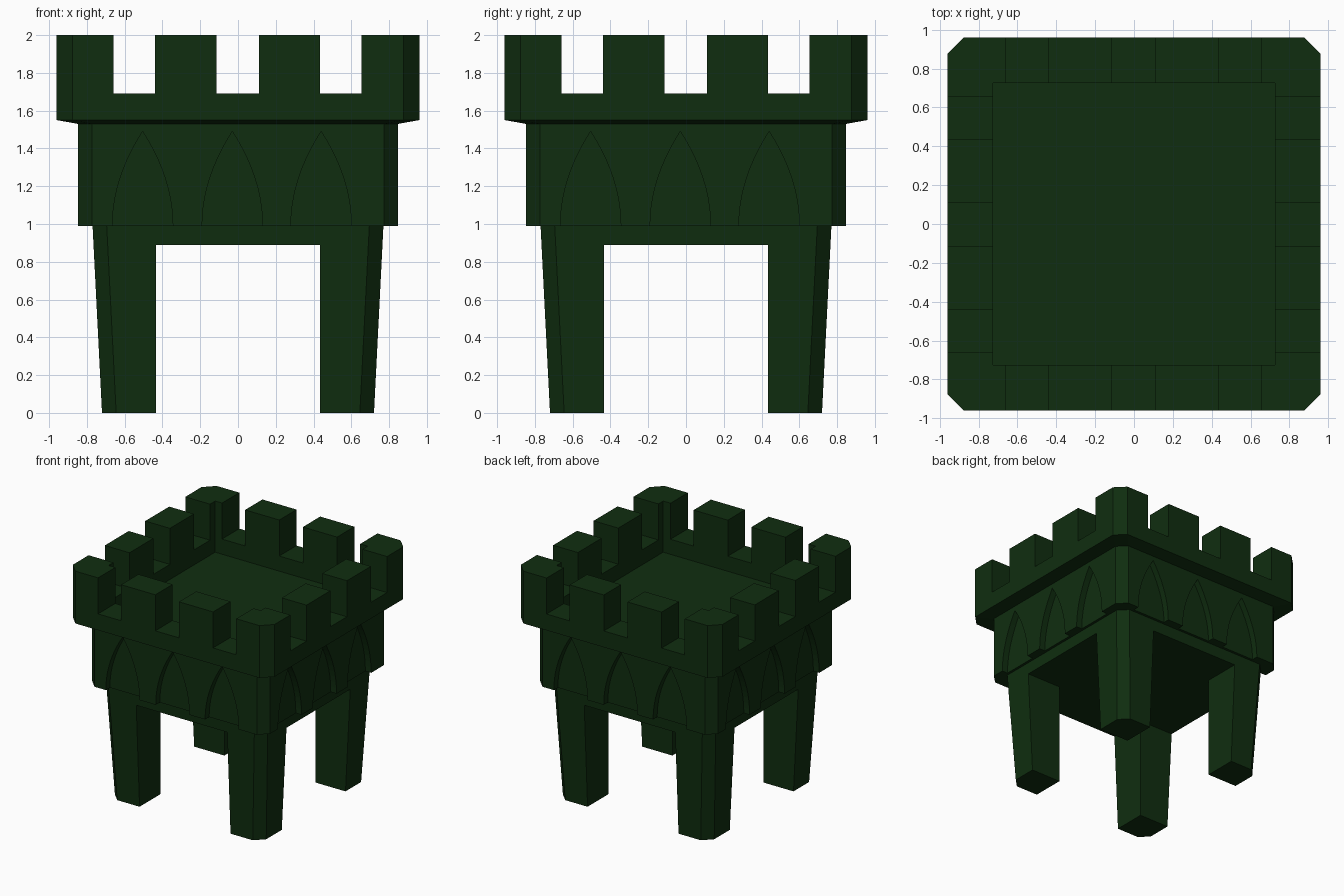
import bpy, bmesh, math
from mathutils import Matrix

if "Cube" in bpy.data.objects:
    bpy.data.objects.remove(bpy.data.objects["Cube"])

green = bpy.data.materials.new("dark green")
green.use_nodes = True
COLOUR = (0.005, 0.027, 0.005, 1)
green.diffuse_color = COLOUR
green.node_tree.nodes["Principled BSDF"].inputs["Base Color"].default_value = COLOUR


def loft(name, loops):
    """Closed solid through matching point loops."""
    bm = bmesh.new()
    rings = [[bm.verts.new(p) for p in loop] for loop in loops]
    for a, b in zip(rings, rings[1:]):
        for i in range(len(a)):
            j = (i + 1) % len(a)
            bm.faces.new((a[i], a[j], b[j], b[i]))
    bm.faces.new(rings[0])
    bm.faces.new(rings[-1])
    bmesh.ops.recalc_face_normals(bm, faces=bm.faces)
    mesh = bpy.data.meshes.new(name)
    bm.to_mesh(mesh)
    bm.free()
    mesh.materials.append(green)
    obj = bpy.data.objects.new(name, mesh)
    bpy.context.collection.objects.link(obj)
    return obj


def ring(half, chamfer, z):
    """Square outline with cut corners."""
    k = half - chamfer
    return [(x, y, z) for x, y in
            ((-k, -half), (k, -half), (half, -k), (half, k),
             (k, half), (-k, half), (-half, k), (-half, -k))]


def box(x0, x1, y0, y1, z0, z1):
    return loft("cutter", [[(x0, y0, z), (x1, y0, z), (x1, y1, z), (x0, y1, z)]
                           for z in (z0, z1)])


def carve(obj, cutters):
    for cutter in cutters:
        cutter.hide_render = True
        mod = obj.modifiers.new("cut", 'BOOLEAN')
        mod.operation = 'DIFFERENCE'
        mod.solver = 'EXACT'
        mod.object = cutter
        bpy.context.view_layer.objects.active = obj
        bpy.ops.object.modifier_apply(modifier=mod.name)
        bpy.data.objects.remove(cutter)


# Tapered base, opened both ways to leave four legs
legs = loft("legs", [ring(0.72, 0.075, 0), ring(0.77, 0.075, 0.99)])
OPEN = 0.433
carve(legs, [box(-OPEN, OPEN, -2, 2, -1, 0.89), box(-2, 2, -OPEN, OPEN, -1, 0.89)])

# Middle storey with three pointed niches on each side
DEPTH, STEPS = 0.055, 10
body = loft("arcade_storey", [ring(0.847, 0.075, 0.99), ring(0.847, 0.075, 1.53)])


def niche(centre, side):
    half = [(0.16 * (1 - (i / STEPS) ** 2), 0.99 + 0.5 * i / STEPS) for i in range(STEPS)]
    outline = ([(-0.16, 0.9)] + [(-w, z) for w, z in half] + [(0, 1.49)]
               + [(w, z) for w, z in reversed(half)] + [(0.16, 0.9)])
    cutter = loft("niche_cutter", [[(centre + x, y, z) for x, z in outline]
                                   for y in (-1, -0.847 + DEPTH)])
    cutter.data.transform(Matrix.Rotation(side * math.pi / 2, 4, 'Z'))
    return cutter


carve(body, [niche(c, side) for side in range(4) for c in (-0.505, -0.03, 0.44)])

# Battlements: hollow parapet with notches cut through opposite walls
crown = loft("battlements", [ring(0.847, 0.075, 1.53), ring(0.96, 0.085, 1.55),
                             ring(0.96, 0.085, 2)])
INNER = 0.725
cuts = [box(-INNER, INNER, -INNER, INNER, 1.56, 3)]
for a, b in ((-0.66, -0.44), (-0.115, 0.11), (0.435, 0.655)):
    cuts += [box(a, b, -2, 2, 1.69, 3), box(-2, 2, a, b, 1.69, 3)]
carve(crown, cuts)
